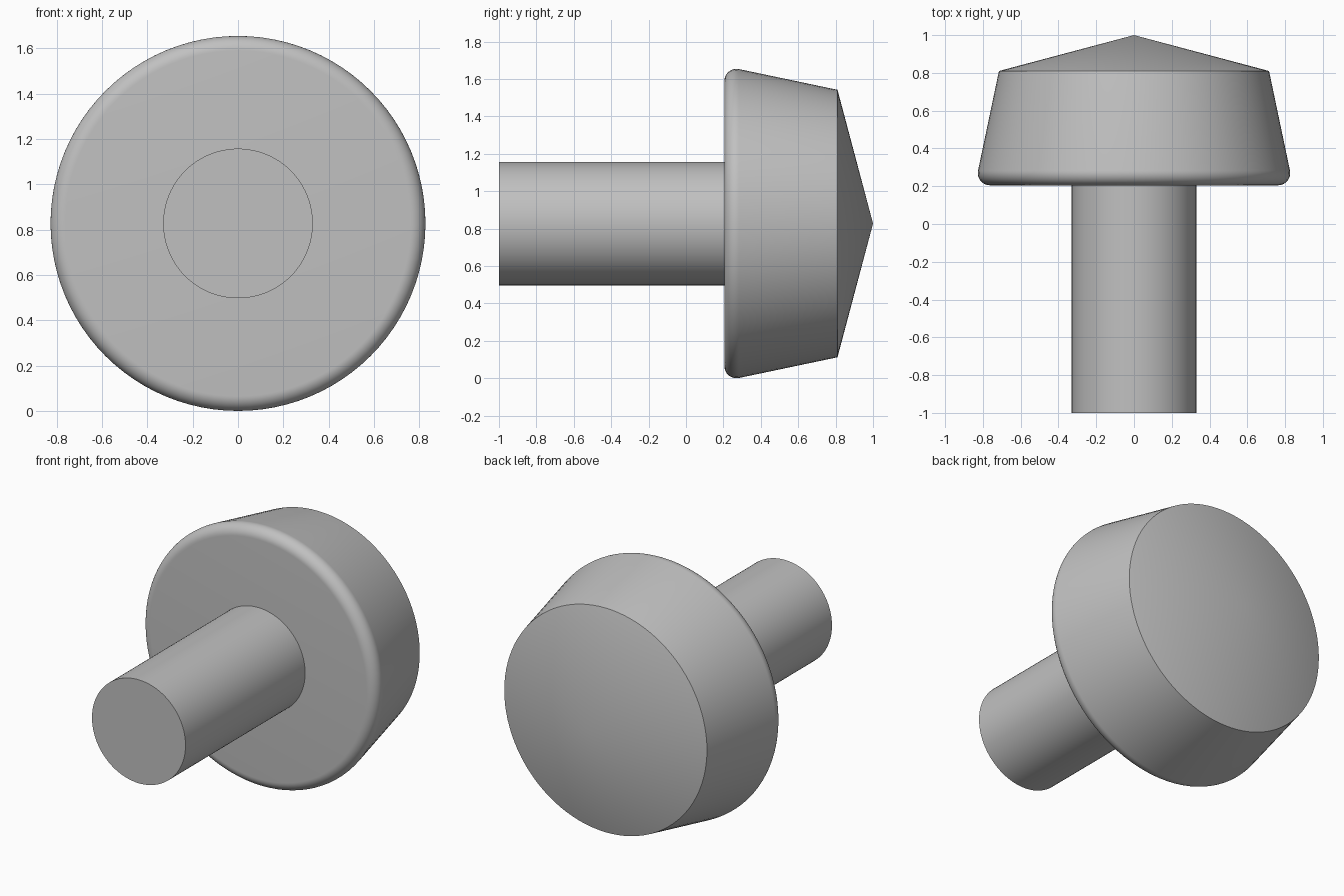
import bpy
import bmesh
from math import sin, cos, radians, tau
from mathutils import Vector

cube = bpy.data.objects.get("Cube")
if cube:
    bpy.data.objects.remove(cube, do_unlink=True)

AXIS_Z = 0.827
SEGMENTS = 96

# Plain grey finish
grey = bpy.data.materials.new("grey")
grey.use_nodes = True
colour = (0.53, 0.53, 0.53, 1.0)
grey.diffuse_color = colour
grey.node_tree.nodes["Principled BSDF"].inputs["Base Color"].default_value = colour


def lathe(name, profile):
    """Revolve (radius, y) points around the horizontal y axis."""
    bm = bmesh.new()
    verts = [bm.verts.new((r, y, 0)) for r, y in profile]
    edges = [bm.edges.new(pair) for pair in zip(verts, verts[1:])]
    bmesh.ops.spin(bm, geom=verts + edges, cent=(0, 0, 0), axis=(0, 1, 0),
                   angle=tau, steps=SEGMENTS, use_duplicate=False)
    bmesh.ops.remove_doubles(bm, verts=bm.verts[:], dist=0.0005)
    bmesh.ops.recalc_face_normals(bm, faces=bm.faces[:])
    mesh = bpy.data.meshes.new(name)
    bm.to_mesh(mesh)
    bm.free()
    mesh.materials.append(grey)
    obj = bpy.data.objects.new(name, mesh)
    obj.location = Vector((0, 0, AXIS_Z))
    bpy.context.collection.objects.link(obj)
    bpy.ops.object.select_all(action="DESELECT")
    obj.select_set(True)
    bpy.context.view_layer.objects.active = obj
    # The flat rim meets the cone and fillet at clear angles
    bpy.ops.object.shade_smooth_by_angle(angle=radians(25))
    return obj


# Cylindrical stem
lathe("stem", [(0, -1), (0.33, -1), (0.33, 0.22), (0, 0.22)])

# Tapered head: flat face, rounded rim, sloping wall, shallow cone
FILLET = 0.065
steps = 12
rim = []
for i in range(steps + 1):
    a = radians(-90 + 101.5 * i / steps)
    rim.append((0.762 + FILLET * cos(a), 0.27 + FILLET * sin(a)))
lathe("head", [(0, 0.205)] + rim + [(0.715, 0.81), (0, 1)])
